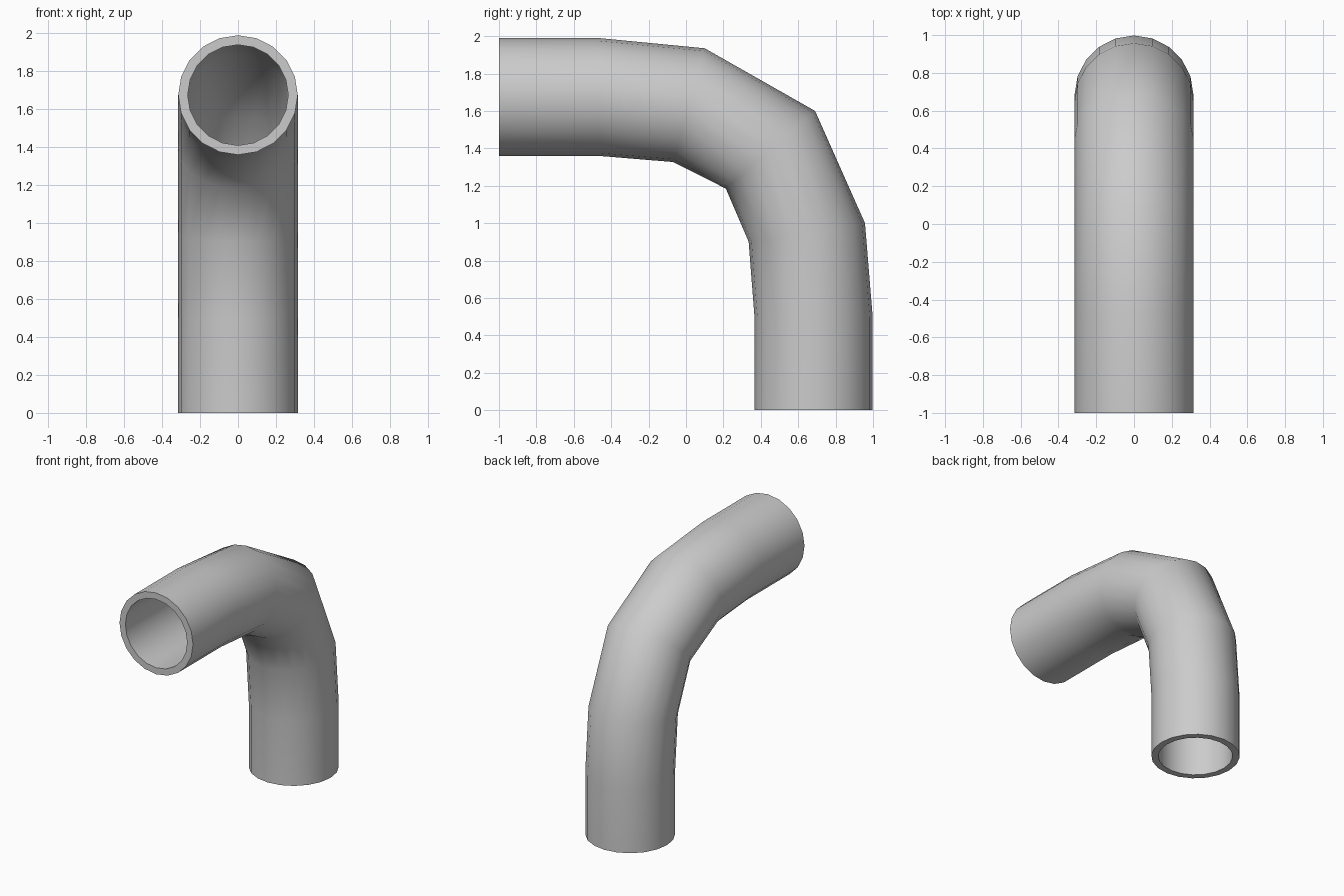
import bpy, bmesh, math
from mathutils import Vector

if "Cube" in bpy.data.objects:
    bpy.data.objects.remove(bpy.data.objects["Cube"])

SIDES, R_OUT, R_IN = 20, 0.315, 0.265

# Bend stations: (outer y, outer z, inner y, inner z) in the side plane
stations = [
    (-1.0, 1.99, -1.0, 1.36),
    (-0.47, 1.99, -0.47, 1.36),
    (0.10, 1.935, -0.07, 1.327),
    (0.69, 1.60, 0.213, 1.185),
    (0.957, 1.0, 0.335, 0.90),
    (0.998, 0.50, 0.366, 0.50),
    (0.998, 0.0, 0.366, 0.0),
]


def ring(bm, st, radius):
    a, b = Vector((0, st[0], st[1])), Vector((0, st[2], st[3]))
    centre, up = (a + b) / 2, (a - b) / 2 * (radius / R_OUT)
    side = Vector((radius, 0, 0))
    angles = [2 * math.pi * i / SIDES for i in range(SIDES)]
    return [bm.verts.new(centre + up * math.cos(t) + side * math.sin(t)) for t in angles]


def bridge(bm, r1, r2):
    for i in range(SIDES):
        j = (i + 1) % SIDES
        bm.faces.new((r1[i], r1[j], r2[j], r2[i]))


bm = bmesh.new()
# Outer wall, then back along the inner wall, closed by the two rims
loops = [ring(bm, s, R_OUT) for s in stations]
loops += [ring(bm, s, R_IN) for s in reversed(stations)]
for k in range(len(loops)):
    bridge(bm, loops[k], loops[(k + 1) % len(loops)])
bmesh.ops.recalc_face_normals(bm, faces=bm.faces)

mesh = bpy.data.meshes.new("pipe_elbow")
bm.to_mesh(mesh)
bm.free()
obj = bpy.data.objects.new("pipe_elbow", mesh)
bpy.context.collection.objects.link(obj)

# Smooth walls with crisp rims
bpy.context.view_layer.objects.active = obj
obj.select_set(True)
bpy.ops.object.shade_smooth_by_angle(angle=math.radians(60))
